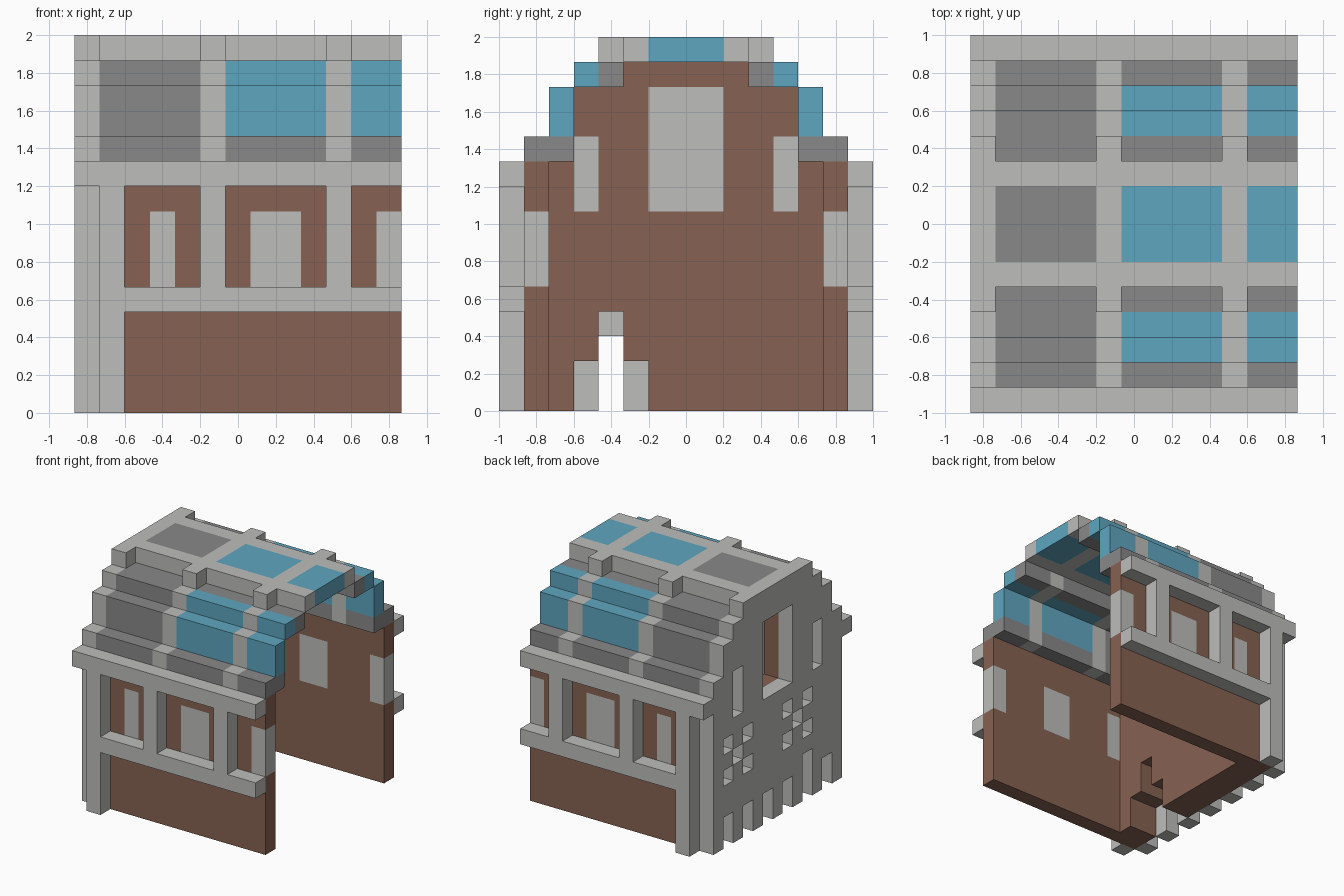
import bpy, bmesh
from mathutils import Vector

cube = bpy.data.objects.get("Cube")
if cube:
    bpy.data.objects.remove(cube, do_unlink=True)

NX, NY, NZ = 13, 15, 15
UNIT = 2 / NY


def material(name, rgb):
    mat = bpy.data.materials.new(name)
    mat.use_nodes = True
    mat.diffuse_color = (*rgb, 1)
    mat.node_tree.nodes["Principled BSDF"].inputs["Base Color"].default_value = (*rgb, 1)
    return mat


MATS = {
    "stone": material("light stone grey", (0.51, 0.51, 0.50)),
    "slate": material("dark slate grey", (0.25, 0.25, 0.25)),
    "brick": material("brick brown", (0.24, 0.122, 0.084)),
    "glass": material("roof glass blue", (0.114, 0.38, 0.52)),
}
COLOURS = list(MATS)
cells = {}  # block position -> (part, colour)


def fill(part, colour, xs, ys, zs, mirror=False):
    """Fill an inclusive block range; mirror repeats it front to back."""
    for i in range(xs[0], xs[1] + 1):
        for j in range(ys[0], ys[1] + 1):
            for k in range(zs[0], zs[1] + 1):
                cells[i, j, k] = (part, colour)
                if mirror:
                    cells[i, NY - 1 - j, k] = (part, colour)


def cut(xs, ys, zs):
    for i in range(xs[0], xs[1] + 1):
        for j in range(ys[0], ys[1] + 1):
            for k in range(zs[0], zs[1] + 1):
                cells.pop((i, j, k), None)


# Gable end: stone facing outside, two layers of brick inside
def gable(part, colour, xs):
    for margin, low, high in ((1, 0, 9), (2, 10, 10), (3, 11, 12), (5, 13, 13)):
        fill(part, colour, xs, (margin, NY - 1 - margin), (low, high))


gable("gable_brick", "brick", (1, 2))
for margin, low, high in ((1, 0, 10), (2, 11, 12), (3, 13, 13), (4, 14, 14)):
    fill("gable_facing", "stone", (0, 0), (margin, NY - 1 - margin), (low, high))

# Gable windows: open outside, pane flush with the inner wall
for ys, zs in (((6, 8), (8, 12)), ((3, 3), (8, 10)), ((11, 11), (8, 10))):
    cut((0, 1), ys, zs)
    fill("gable_window", "stone", (2, 2), ys, zs)

# Doorway, plinth notches and lattice in the gable facing
cut((1, 2), (3, 5), (0, 1))
cut((1, 2), (4, 4), (0, 3))
cut((0, 0), (4, 4), (0, 2))
for j in range(2, 13, 2):
    cut((0, 0), (j, j), (0, 1))
for k, row in ((4, (4, 6, 10, 12)), (5, (5, 11)), (6, (4, 6, 10, 12))):
    for j in row:
        cut((0, 0), (j, j), (k, k))

# Long side walls with flush windows
fill("side_wall", "brick", (1, 12), (1, 1), (0, 9), True)
for xs in ((3, 3), (7, 8), (12, 12)):
    fill("side_window", "stone", xs, (1, 1), (5, 7), True)

# Stone cornice, sill band and posts on the side walls
fill("cornice", "stone", (0, 12), (0, 0), (9, 9), True)
fill("sill_band", "stone", (1, 12), (0, 0), (4, 4), True)
fill("corner_post", "stone", (1, 1), (0, 0), (0, 8), True)
for x in (5, 10):
    fill("window_post", "stone", (x, x), (0, 0), (5, 8), True)

# Stepped roof shell, slate bay first and glazed bays after it
for xs, pane in (((1, 4), "slate"), ((6, 9), "glass"), ((11, 12), "glass"),
                 ((5, 5), "stone"), ((10, 10), "stone")):
    rib = pane == "stone"
    part = "roof_rib" if rib else "roof_panel"
    trim = "stone" if rib else "slate"
    fill(part, trim, xs, (1, 2), (10, 10), True)
    fill(part, pane, xs, (2, 2), (11, 12), True)
    fill(part, pane, xs, (3, 3), (13, 13), True)
    fill(part, trim, xs, (4, 4), (13, 13), True)
    fill(part, pane, xs, (6, 8), (14, 14))
    if rib:
        fill(part, "stone", xs, (4, 4), (14, 14), True)
fill("ridge_beam", "stone", (1, 12), (5, 5), (14, 14), True)


# Turn each part's exposed block sides into a mesh
def build(part):
    bm = bmesh.new()
    for pos, (owner, colour) in cells.items():
        if owner != part:
            continue
        centre = Vector(pos) + Vector((0.5, 0.5, 0.5))
        for axis in range(3):
            for sign in (-1, 1):
                normal = Vector((0, 0, 0))
                normal[axis] = sign
                if tuple(int(p + n) for p, n in zip(pos, normal)) in cells:
                    continue
                u, v = Vector((0, 0, 0)), Vector((0, 0, 0))
                u[(axis + 1) % 3] = 0.5
                v[(axis + 2) % 3] = 0.5 * sign
                mid = centre + normal * 0.5
                corners = (mid - u - v, mid + u - v, mid + u + v, mid - u + v)
                face = bm.faces.new([bm.verts.new(c) for c in corners])
                face.material_index = COLOURS.index(colour)
    bmesh.ops.remove_doubles(bm, verts=bm.verts, dist=0.001)
    bmesh.ops.dissolve_limit(bm, angle_limit=0.01, verts=bm.verts,
                             edges=bm.edges, delimit={"MATERIAL"})
    for v in bm.verts:
        v.co = (v.co - Vector((NX / 2, NY / 2, 0))) * UNIT
    mesh = bpy.data.meshes.new(part)
    bm.to_mesh(mesh)
    bm.free()
    for mat in MATS.values():
        mesh.materials.append(mat)
    bpy.context.collection.objects.link(bpy.data.objects.new(part, mesh))


for part in sorted({owner for owner, _ in cells.values()}):
    build(part)
